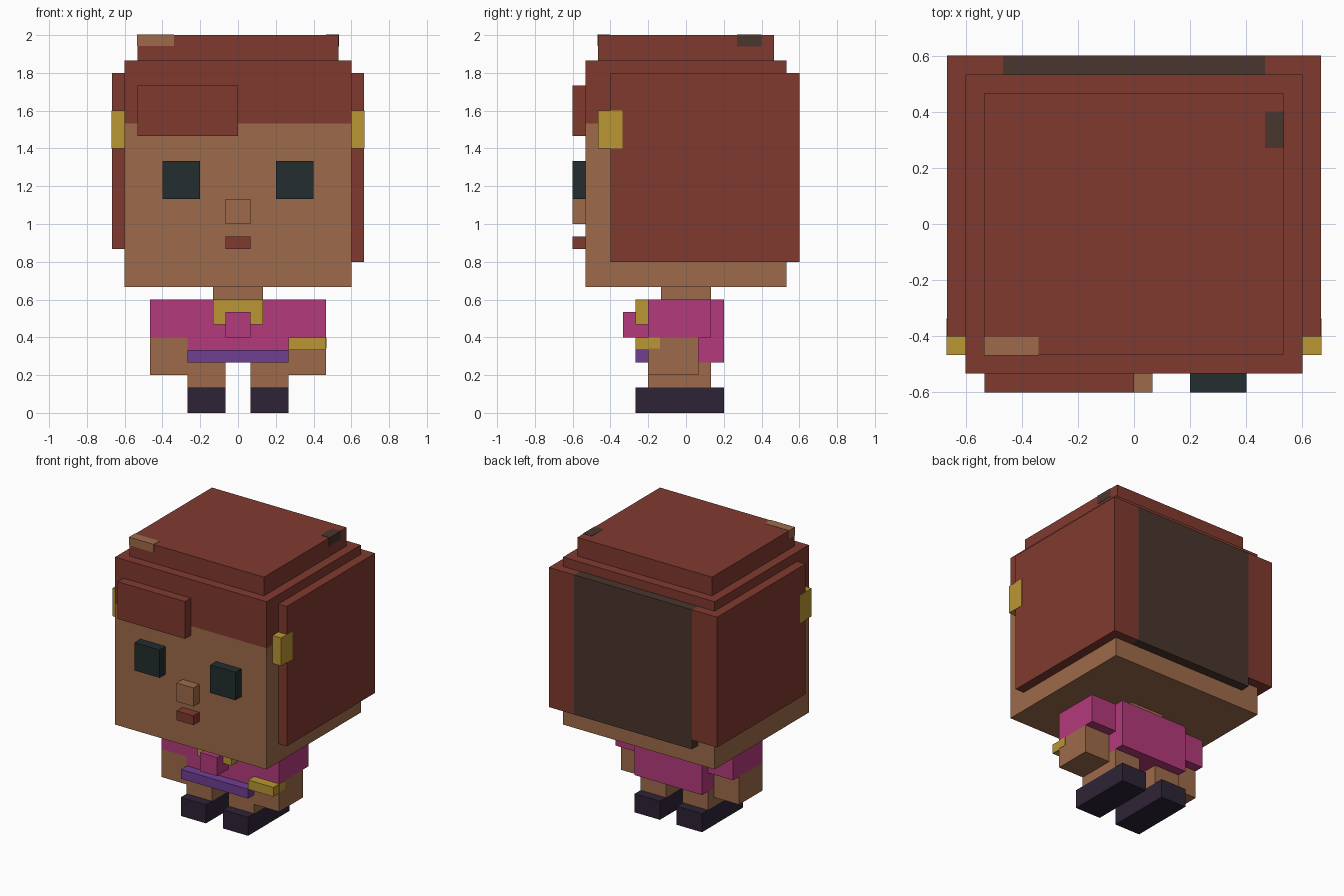
import bpy
import bmesh

cube = bpy.data.objects.get("Cube")
if cube:
    bpy.data.objects.remove(cube, do_unlink=True)

U = 1 / 15  # one block


def material(name, hex_code):
    def linear(c):
        return c / 12.92 if c <= 0.04045 else ((c + 0.055) / 1.055) ** 2.4
    col = [linear(int(hex_code[i:i + 2], 16) / 255) for i in (0, 2, 4)] + [1]
    m = bpy.data.materials.new(name)
    m.use_nodes = True
    m.diffuse_color = col
    m.node_tree.nodes["Principled BSDF"].inputs["Base Color"].default_value = col
    return m


SKIN = material("skin", "9E6B4A")
HAIR = material("red hair", "803A2F")
DARK = material("dark brown hair", "4A362E")
EYE = material("eye black", "232D2E")
GOLD = material("gold", "BA9734")
PINK = material("pink cloth", "B43A7C")
PURPLE = material("purple belt", "703F92")
SHOE = material("shoe", "2E2336")


def prism(name, profile, z0, z1, *mats):
    """Extrude an xy outline, given in blocks, from z0 to z1."""
    bm = bmesh.new()
    face = bm.faces.new([bm.verts.new((x * U, y * U, z0 * U)) for x, y in profile])
    ext = bmesh.ops.extrude_face_region(bm, geom=[face])
    top = [g for g in ext["geom"] if isinstance(g, bmesh.types.BMVert)]
    bmesh.ops.translate(bm, verts=top, vec=(0, 0, (z1 - z0) * U))
    bmesh.ops.recalc_face_normals(bm, faces=bm.faces)
    me = bpy.data.meshes.new(name)
    bm.to_mesh(me)
    bm.free()
    for m in mats:
        me.materials.append(m)
    ob = bpy.data.objects.new(name, me)
    bpy.context.collection.objects.link(ob)
    return ob


def box(name, x, y, z, *mats):
    (x0, x1), (y0, y1) = x, y
    return prism(name, [(x0, y0), (x1, y0), (x1, y1), (x0, y1)], *z, *mats)


# Head: skin below the hairline, hair above
head = box("head", (-9, 9), (-8, 8), (10, 28), SKIN, HAIR)
bm = bmesh.new()
bm.from_mesh(head.data)
bmesh.ops.bisect_plane(bm, geom=bm.verts[:] + bm.edges[:] + bm.faces[:],
                       plane_co=(0, 0, 23 * U), plane_no=(0, 0, 1))
for f in bm.faces:
    f.material_index = int(f.calc_center_median().z > 23 * U)
bm.to_mesh(head.data)
bm.free()

# Hair: crown, fringe, back panel, and small painted corners on the crown
E = 0.03  # thickness of painted plates, in blocks
box("hair_crown", (-8, 8), (-7, 7), (28, 30), HAIR)
box("crown_skin_patch", (-8 - E, -5.1), (-7 - E, -6.05), (29.15, 30 + E), SKIN)
box("crown_dark_patch", (7, 8 + E), (4.05, 6), (29.1, 30 + E), DARK)
box("hair_fringe", (-8, 0), (-9, -8), (22, 26), HAIR)
box("hair_back", (-7, 7), (8, 9), (12, 27), DARK)

# Face
box("nose", (-1, 1), (-9, -8), (15, 17), SKIN)
box("mouth", (-1, 1), (-9, -8), (13, 14), HAIR)

# Torso and clothing
box("neck", (-2, 2), (-2, 2), (9, 10), SKIN)
box("torso", (-4, 4), (-3, 3), (4, 9), PINK)
box("belt", (-4, 4), (-4, -3), (4, 5), PURPLE)
box("collar", (-2, 2), (-4, -3), (7, 9), GOLD)
box("bow", (-1, 1), (-5, -3), (6, 8), PINK)

# Paired parts
for side, s in (("left", 1), ("right", -1)):
    def pair(name, x, y, z, mat):
        box(f"{side}_{name}", sorted((s * x[0], s * x[1])), y, z, mat)

    # Side hair wraps round the back corner, one block shorter on the right
    outline = [(9, -6), (10, -6), (10, 9), (7, 9), (7, 8), (9, 8)]
    prism(f"{side}_side_hair", [(s * x, y) for x, y in outline],
          12 if s > 0 else 13, 27, HAIR)
    pair("earring", (9, 10 + E), (-7, -5.05), (21, 24), GOLD)
    pair("eye", (3, 6), (-9, -8), (17, 20), EYE)
    pair("sleeve", (4, 7), (-3, 2), (6, 9), PINK)
    pair("forearm", (4, 7), (-3, 1), (3, 6), SKIN)
    pair("leg", (1, 4), (-3, 2), (2, 4), SKIN)
    pair("shoe", (1, 4), (-4, 3), (0, 2), SHOE)

# Bracelet on the left arm, with its painted edge on the outer side
box("bracelet", (4, 7), (-4, -3), (5, 6), GOLD)
box("bracelet_edge", (6.9, 7 + E), (-3, -2.05), (5.1, 6), GOLD)
